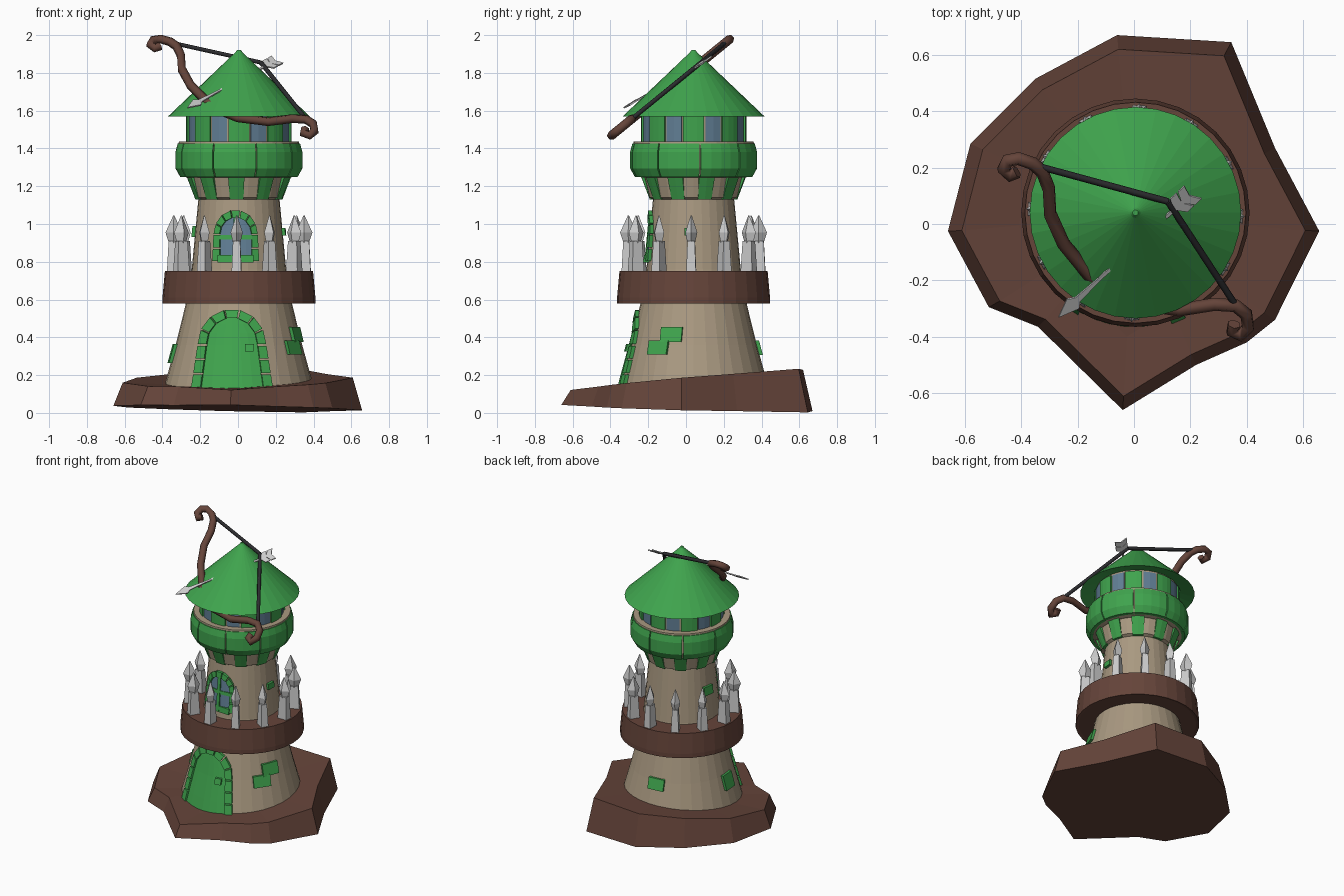
import bpy, bmesh
from math import sin, cos, asin, pi, radians
from mathutils import Vector

if "Cube" in bpy.data.objects:
    bpy.data.objects.remove(bpy.data.objects["Cube"])

CX, CY = 0.005, 0.04          # tower axis
SEG = 32


def material(name, rgb):
    m = bpy.data.materials.new(name)
    m.diffuse_color = (*rgb, 1)
    m.use_nodes = True
    m.node_tree.nodes["Principled BSDF"].inputs["Base Color"].default_value = m.diffuse_color
    return m


BROWN = material("brown", (0.13, 0.058, 0.042))
GREEN = material("green", (0.05, 0.37, 0.075))
STONE = material("stone", (0.40, 0.32, 0.22))
GLASS = material("glass", (0.12, 0.21, 0.30))
DARK = material("dark", (0.025, 0.025, 0.028))


def loft(loops):
    """Skin a list of equal loops and cap both ends."""
    n = len(loops[0])
    verts = [p for lp in loops for p in lp]
    faces = [(k * n + i, k * n + (i + 1) % n, (k + 1) * n + (i + 1) % n, (k + 1) * n + i)
             for k in range(len(loops) - 1) for i in range(n)]
    last = (len(loops) - 1) * n
    faces += [tuple(range(n))[::-1], tuple(range(last, last + n))]
    return verts, faces


def make(name, pieces, mat=None, recalc=True):
    bm = bmesh.new()
    for verts, faces in pieces:
        vs = [bm.verts.new(v) for v in verts]
        for f in faces:
            bm.faces.new([vs[i] for i in f])
    if recalc:
        bmesh.ops.recalc_face_normals(bm, faces=bm.faces[:])
    me = bpy.data.meshes.new(name)
    bm.to_mesh(me)
    bm.free()
    ob = bpy.data.objects.new(name, me)
    bpy.context.collection.objects.link(ob)
    if mat:
        me.materials.append(mat)
    return ob


def polar(r, a, z):
    return (CX + r * cos(a), CY + r * sin(a), z)


def solid(profile):
    return loft([[polar(r, 2 * pi * i / SEG, z) for i in range(SEG)] for r, z in profile])


def arc(profile, mid, width, steps=4):
    """Closed (r, z) profile swept through an angle, degrees."""
    return loft([[polar(r, radians(mid - width / 2 + width * k / steps), z) for r, z in profile]
                 for k in range(steps + 1)])


BODY = [(0.405, 0.10), (0.39, 0.16), (0.335, 0.36), (0.283, 0.57), (0.25, 0.76),
        (0.215, 1.13), (0.235, 1.14), (0.262, 1.25)]


def wrap(u, z, a=-90, out=0.0):
    """Point at sideways offset u and height z on the tower wall facing angle a."""
    for (r0, z0), (r1, z1) in zip(BODY, BODY[1:]):
        if z0 <= z <= z1:
            r = r0 + (r1 - r0) * (z - z0) / (z1 - z0)
            return polar(r + out, radians(a) + asin(u / r), z)


def plate(pts, a=-90, out=0.02):
    return loft([[wrap(u, z, a, -0.02) for u, z in pts], [wrap(u, z, a, out) for u, z in pts]])


def rect(u, z, w, h):
    return [(u - w / 2, z - h / 2), (u + w / 2, z - h / 2), (u + w / 2, z + h / 2), (u - w / 2, z + h / 2)]


# Rocky base
outline = [(-.06, .67), (.345, .645), (.50, .27), (.657, -.025), (.50, -.34), (.40, -.42), (.22, -.50),
           (-.04, -.66), (-.34, -.365), (-.515, -.295), (-.66, -.025), (-.58, .285), (-.35, .515)][::-1]
make("rock_base", [loft([
    [(x, y, .025 - .018 * x - .025 * y) for x, y in outline],
    [(.925 * x, .925 * y, .175 + .02 * x + .08 * y) for x, y in outline],
    [(.62 * x, .62 * y + .01, .168 + .02 * x + .06 * y) for x, y in outline]])], BROWN)

# Tower wall, gallery, upper core and roof
make("tower_wall", [solid(BODY)], STONE)
make("gallery", [solid([(.385, .585), (.405, .58), (.405, .61), (.392, .752)])], BROWN)
make("upper_rim", [solid([(.27, 1.245), (.308, 1.255), (.325, 1.30), (.325, 1.38), (.318, 1.436)])], STONE)
make("lantern_wall", [solid([(.268, 1.42), (.268, 1.60)])], STONE)
make("roof", [solid([(.26, 1.60), (.375, 1.57), (.018, 1.91), (.010, 1.922)])], GREEN)

# Nine curved blocks round the parapet
ring = [(.29, 1.25), (.312, 1.25), (.337, 1.295), (.337, 1.38), (.325, 1.425), (.29, 1.425)]
make("parapet_blocks", [arc(ring, -94 + 40 * k, 38.8) for k in range(9)], GREEN)

# Brackets below the parapet
brk = [(.20, 1.13), (.232, 1.13), (.278, 1.25), (.20, 1.25)]
make("brackets", [arc(brk, -93 + 36 * k, 18, 2) for k in range(10)], GREEN)

# Lantern posts and windows
band = lambda r: [(.25, 1.43), (r, 1.43), (r, 1.585), (.25, 1.585)]
make("lantern_posts", [arc(band(.28), -90 + 45 * k, 23, 3) for k in range(8)], GREEN)
make("lantern_windows", [arc(band(.273), -67.5 + 45 * k, 18, 2) for k in range(8)], GLASS)


# Spear-headed pickets around the gallery
def picket(angle):
    a = radians(angle)
    rad, tan = Vector((cos(a), sin(a), 0)), Vector((-sin(a), cos(a), 0))

    def stack(levels):
        return loft([[Vector(polar(.345, a, z)) + rad * (i * d) + tan * (j * t)
                      for i, j in ((-1, -1), (1, -1), (1, 1), (-1, 1))] for d, t, z in levels])

    def head(levels):
        return loft([[Vector(polar(.345, a, z)) + rad * (i * d) + tan * (j * t)
                      for i, j in ((-1, 0), (0, -1), (1, 0), (0, 1))] for d, t, z in levels])
    return [stack([(.036, .026, .74), (.027, .019, .91)]),
            head([(.026, .02, .90), (.044, .032, .955), (.003, .003, 1.045)])]


make("pickets", [p for k in range(12) for p in picket(-92 + 30 * k)])


# Arched openings: outline runs up the left, over the arch and down the right
def arch(cx, hw0, hw1, z0, zs, zt, straight=3, steps=7):
    side = [(hw0 + (hw1 - hw0) * k / straight, z0 + (zs - z0) * k / straight) for k in range(straight)]
    left = [(cx - h, z) for h, z in side]
    right = [(cx + h, z) for h, z in side[::-1]]
    top = [(cx - hw1 * cos(pi * k / steps), zs + (zt - zs) * sin(pi * k / steps)) for k in range(steps + 1)]
    return left + top + right


def frame(outer, inner, gap=.06):
    out = []
    for o0, i0, o1, i1 in zip(outer, inner, outer[1:], inner[1:]):
        mix = lambda p, q, t: (p[0] + (q[0] - p[0]) * t, p[1] + (q[1] - p[1]) * t)
        out.append(plate([mix(o0, o1, gap), mix(o0, o1, 1 - gap), mix(i0, i1, 1 - gap), mix(i0, i1, gap)]))
    return out


def sheet(pts, out, cols=6):
    """Panel filling an arch outline, curved with the wall."""
    h = len(pts) // 2
    verts = [wrap(pts[i][0] + (pts[-1 - i][0] - pts[i][0]) * c / cols, pts[i][1], -90, out)
             for i in range(h) for c in range(cols + 1)]
    w = cols + 1
    return verts, [(r * w + c, r * w + c + 1, r * w + w + c + 1, r * w + w + c)
                   for r in range(h - 1) for c in range(cols)]


door_in = arch(-.035, .16, .13, .13, .36, .505)
make("door_frame", frame(arch(-.035, .207, .172, .13, .36, .55), door_in), GREEN)
make("door", [sheet(door_in, .008)], GREEN, False)
make("door_handle", [plate(rect(.052, .345, .042, .04), out=.025)], GREEN)

win_in = arch(-.016, .08, .08, .80, .945, 1.035, 2)
make("window_frame", frame(arch(-.016, .115, .108, .80, .945, 1.075, 2), win_in), GREEN)
make("window_glass", [sheet(win_in, .006)], GLASS, False)
make("window_bars", [plate(rect(-.016, .915, .022, .23), out=.014),
                     plate(rect(-.056, .93, .08, .024), out=.014),
                     plate(rect(.024, .93, .08, .024), out=.014)], GREEN)
make("window_sill", [plate(rect(-.016, .815, .17, .04), out=.03)], GREEN)

# Scattered wall bricks
bricks = [(-21, .415, .115, .08), (-33, .347, .115, .075), (96, .345, .11, .075),
          (184, .315, .10, .10), (-4, .96, .055, .04), (171, .96, .075, .06)]
make("wall_bricks", [plate(rect(0, z, w, h), a, .018) for a, z, w, h in bricks], GREEN)


# Bow lying in a sloped plane across the roof
def on_plane(x, y):
    return Vector((x, y, 1.79 + .815 * y))


def rod(name, path, mat, depth):
    cu = bpy.data.curves.new(name, 'CURVE')
    cu.dimensions = '3D'
    cu.bevel_depth = depth
    cu.bevel_resolution = 1
    cu.use_fill_caps = True
    sp = cu.splines.new('POLY')
    sp.points.add(len(path) - 1)
    for p, co in zip(sp.points, path):
        p.co = (*co, 1)
    cu.materials.append(mat)
    ob = bpy.data.objects.new(name, cu)
    bpy.context.collection.objects.link(ob)


bow = [(-.415, .185), (-.44, .172), (-.463, .195), (-.448, .225), (-.41, .232), (-.36, .215), (-.325, .185),
       (-.302, .125), (-.297, .035), (-.25, -.07), (-.16, -.18), (-.08, -.24), (0, -.28), (.16, -.305),
       (.285, -.285), (.36, -.29), (.398, -.32), (.405, -.365), (.378, -.395), (.348, -.38), (.355, -.355)]
rod("bow", [on_plane(*p) for p in bow], BROWN, .024)
nock = on_plane(.12, .08)
rod("bow_string_upper", [on_plane(-.34, .205), nock], DARK, .012)
rod("bow_string_lower", [on_plane(.365, -.295), nock], DARK, .012)

# Arrow through the roof
tip, tail = Vector((-.268, -.33, 1.615)), Vector((.20, .105, 1.865))
d = (tail - tip).normalized()
length = (tail - tip).length
up = Vector((0, -.815, 1)).normalized()
side = d.cross(up).normalized()
up = side.cross(d)


def flat(pts):
    return loft([[tip + d * s + side * w + up * h for s, w in pts] for h in (-.004, .004)])


head = [(0, 0), (.075, .03), (.10, .012), (.21, .006), (.21, -.006), (.10, -.012), (.075, -.03)]
shaft = [(.19, -.006), (length - .03, -.006), (length - .03, .006), (.19, .006)]
vanes = [[(length - s, 0), (length - s + .025, k * .042), (length - s + .058, k * .042), (length - s + .04, 0)]
         for s in (.085, .045) for k in (-1, 1)]
make("arrow", [flat(p) for p in [head, shaft] + vanes])
